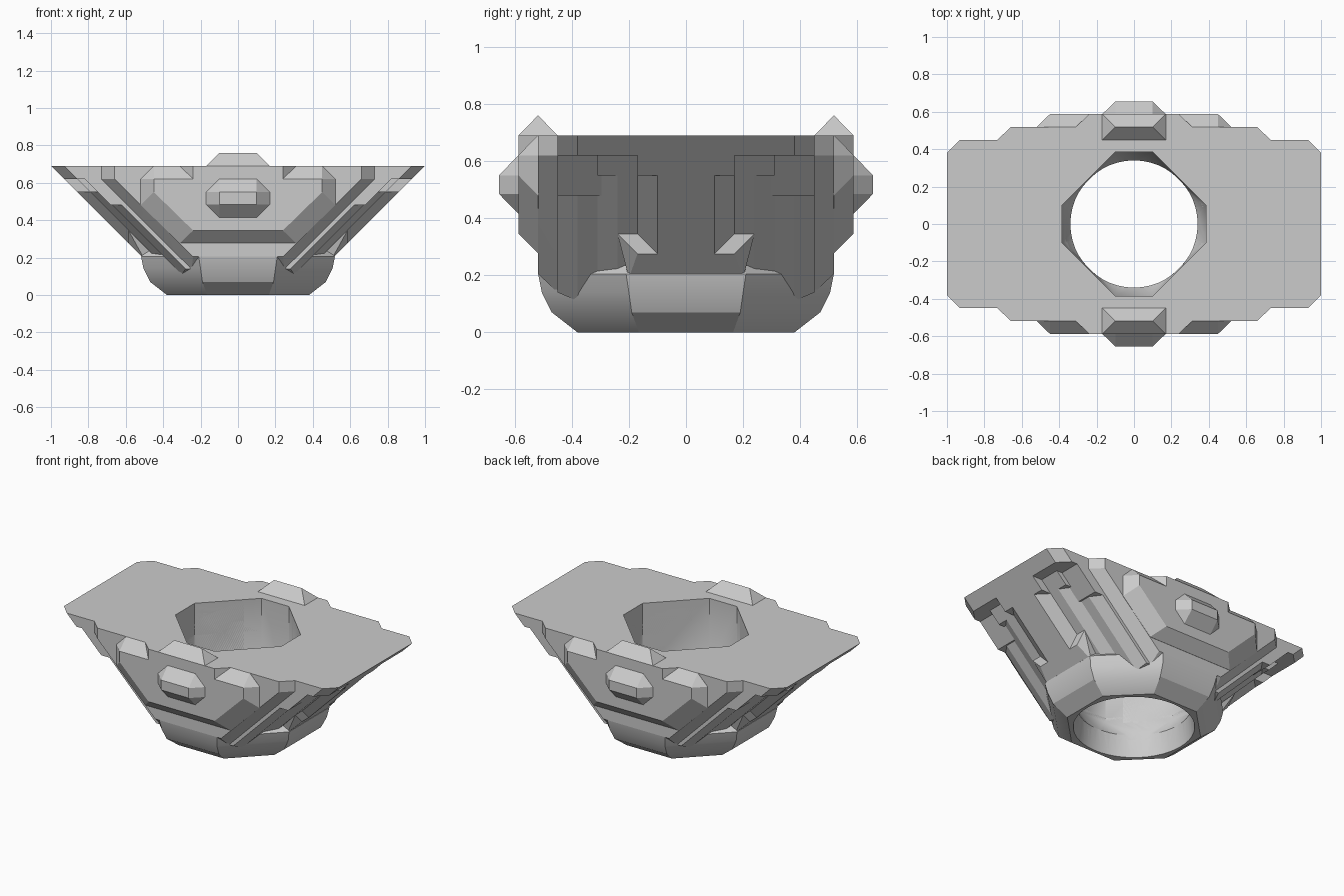
import bpy, bmesh, math

cube = bpy.data.objects.get("Cube")
if cube:
    bpy.data.objects.remove(cube, do_unlink=True)

stone = bpy.data.materials.new("plain_grey")
stone.use_nodes = True
stone.diffuse_color = (0.6, 0.6, 0.6, 1)
stone.node_tree.nodes["Principled BSDF"].inputs["Base Color"].default_value = (0.6, 0.6, 0.6, 1)


def hull(name, points):
    """Convex solid around the points."""
    bm = bmesh.new()
    for p in points:
        bm.verts.new(p)
    bmesh.ops.convex_hull(bm, input=bm.verts)
    loose = [v for v in bm.verts if not v.link_faces]
    bmesh.ops.delete(bm, geom=loose, context='VERTS')
    bmesh.ops.dissolve_limit(bm, angle_limit=0.01, verts=bm.verts, edges=bm.edges)
    bmesh.ops.recalc_face_normals(bm, faces=bm.faces)
    mesh = bpy.data.meshes.new(name)
    bm.to_mesh(mesh)
    bm.free()
    mesh.materials.append(stone)
    ob = bpy.data.objects.new(name, mesh)
    bpy.context.collection.objects.link(ob)
    return ob


def both_x(y, pairs):
    return [(s * x, y, z) for x, z in pairs for s in (-1, 1)]


def both_xy(y, pairs):
    return both_x(y, pairs) + both_x(-y, pairs)


def tier(y, offset, low, high=0.685):
    """Edge of a slab whose ends slope at 45 degrees."""
    return both_xy(y, [(low + offset, low), (high + offset, high)])


def octagon(r, flat, z):
    return [(sx * a, sy * b, z) for a, b in ((r, flat), (flat, r))
            for sx in (-1, 1) for sy in (-1, 1)]


def circle(r, z, n=48):
    return [(r * math.cos(i * math.tau / n), r * math.sin(i * math.tau / n), z) for i in range(n)]


TOP = 0.69

# Central well: eight-sided above, narrowing to a round bore that flares below
well = hull("well_cutter", octagon(0.385, 0.1, 0.9) + octagon(0.385, 0.1, 0.24) + circle(0.335, 0.13))
bore = hull("bore_cutter", circle(0.334, 0.18) + circle(0.334, 0.13) + circle(0.365, -0.02))
well.hide_render = bore.hide_render = True


def pierced(name, points):
    """Convex solid with the central well cut through it."""
    ob = hull(name, points)
    bpy.context.view_layer.objects.active = ob
    for cutter in (well, bore):
        mod = ob.modifiers.new(cutter.name, 'BOOLEAN')
        mod.operation = 'DIFFERENCE'
        mod.solver = 'EXACT'
        mod.object = cutter
        bpy.ops.object.modifier_apply(modifier=mod.name)
    return ob


# Widest slab, then narrower slabs that reach further out at the ends
parts = [
    pierced("flared_base", tier(0.38, 0.19, 0.11) + tier(0.45, 0.14, 0.14)),
    pierced("end_step", tier(0.24, 0.24, 0.2) + tier(0.31, 0.19, 0.2)),
    pierced("end_ridge", tier(0.1, 0.31, 0.2) + tier(0.17, 0.24, 0.2)),
    # Stepped overhanging rim at the ends
    pierced("rim", tier(0.38, 0.31, 0.62, TOP) + tier(0.45, 0.24, 0.62, TOP)),
    pierced("rim_inner_tooth", tier(0.17, 0.31, 0.55)),
    pierced("rim_middle_tooth", tier(0.31, 0.24, 0.55)),
    pierced("rim_outer_tooth", tier(0.45, 0.2, 0.48)),
    # Ledge where the ridge meets the foot
    pierced("ridge_ledge", both_xy(0.17, [(0.585, 0.275)]) + both_xy(0.24, [(0.585, 0.345)])
            + both_xy(0.2, [(0.5, 0.19), (0.4, 0.345)])),
    # Rounded foot
    pierced("foot", octagon(0.38, 0.165, 0) + octagon(0.47, 0.19, 0.07)
            + octagon(0.505, 0.2, 0.14) + octagon(0.518, 0.21, 0.205)
            + octagon(0.45, 0.19, 0.27)),
    # Middle slab, stepped out to front and back
    pierced("middle_slab",
            both_xy(0.44, [(0.74, TOP), (0.74, 0.62), (0.25, 0.13)])
            + both_xy(0.518, [(0.66, TOP), (0.66, 0.62), (0.24, 0.205)])),
]

for end, side in (("front", -1), ("back", 1)):
    # Raised outer plate with sloped shoulders
    parts.append(hull(end + "_plate",
                      both_x(side * 0.4, [(0.45, TOP), (0.52, 0.62), (0.52, 0.48), (0.31, 0.277)])
                      + both_x(side * 0.519, [(0.45, TOP), (0.52, 0.62), (0.52, 0.48),
                                              (0.38, 0.345), (0.31, 0.277)])
                      + both_x(side * 0.587, [(0.45, 0.62), (0.45, 0.55), (0.31, 0.415),
                                              (0.24, 0.345)])))
    parts.append(hull(end + "_plate_centre",
                      both_x(side * 0.45, [(0.31, TOP), (0.31, 0.5)])
                      + both_x(side * 0.52, [(0.31, TOP), (0.31, 0.5)])
                      + both_x(side * 0.587, [(0.24, TOP), (0.24, 0.5)])))
    # Boss on the plate
    rim = [(0.17, 0.55), (0.17, 0.485), (0.1, 0.62), (0.1, 0.415)]
    parts.append(hull(end + "_boss", both_x(side * 0.55, rim) + both_x(side * 0.587, rim)
                      + both_x(side * 0.655, [(0.1, 0.55), (0.1, 0.485)])))
    # Ridge on the rim
    parts.append(hull(end + "_top_ridge",
                      both_x(side * 0.518, [(0.1, 0.76)])
                      + [p for y in (0.45, 0.587)
                         for p in both_x(side * y, [(0.17, TOP), (0.17, 0.65)])]))

for cutter in (well, bore):
    bpy.data.objects.remove(cutter, do_unlink=True)

# Smooth the rounded parts only
bpy.ops.object.select_all(action='DESELECT')
for ob in parts:
    ob.select_set(True)
bpy.context.view_layer.objects.active = parts[0]
bpy.ops.object.shade_smooth_by_angle(angle=math.radians(25))
